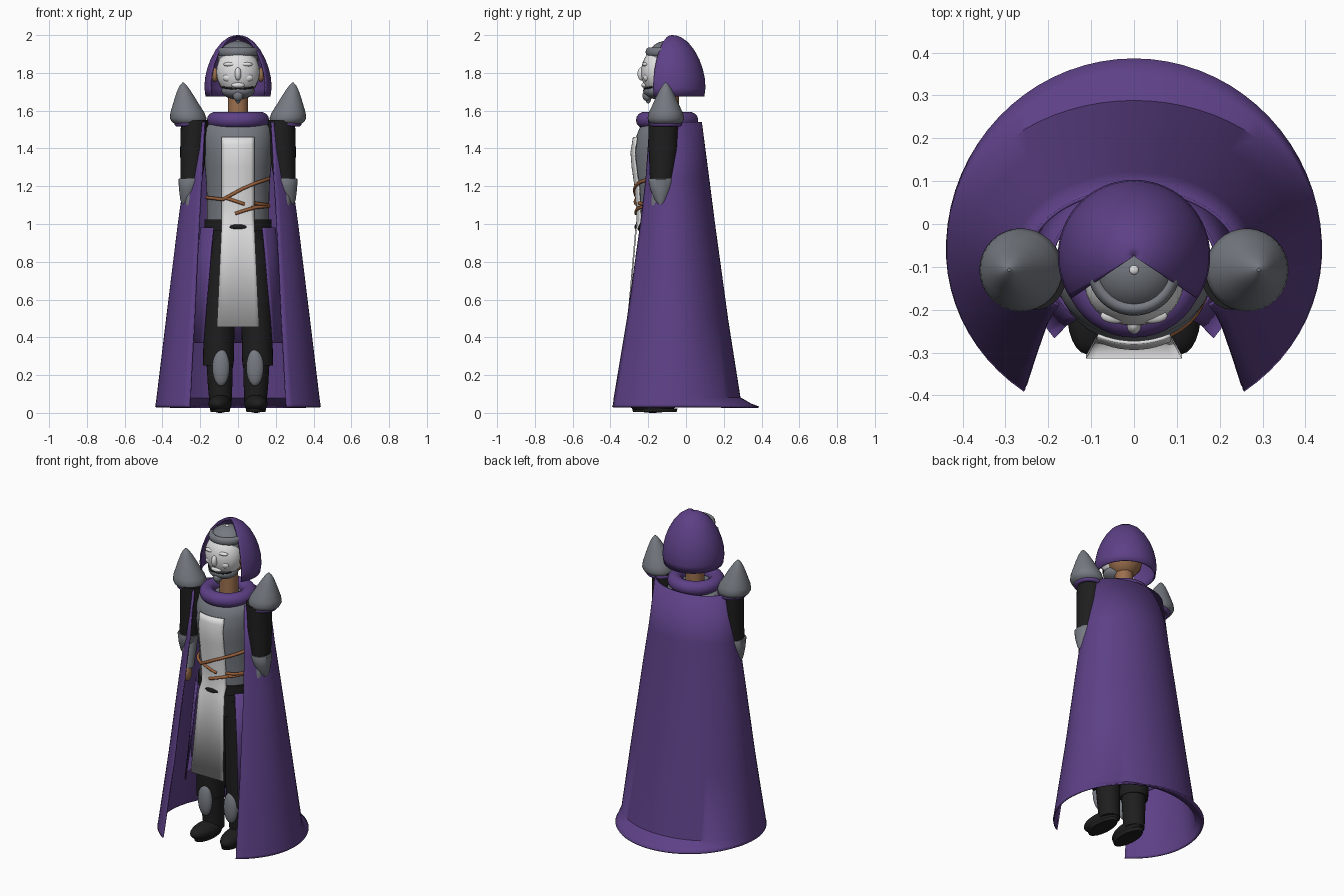
import bpy, bmesh, math

cube = bpy.data.objects.get("Cube")
if cube:
    bpy.data.objects.remove(cube, do_unlink=True)


def material(name, r, g, b):
    m = bpy.data.materials.new(name)
    m.use_nodes = True
    m.diffuse_color = (r, g, b, 1)
    bsdf = m.node_tree.nodes["Principled BSDF"]
    bsdf.inputs["Base Color"].default_value = (r, g, b, 1)
    bsdf.inputs["Roughness"].default_value = 0.8
    return m


PURPLE = material("purple cloth", 0.11, 0.052, 0.24)
GREY = material("steel grey", 0.18, 0.195, 0.22)
BLACK = material("black cloth", 0.013, 0.013, 0.013)
WHITE = material("white", 0.75, 0.75, 0.75)
SKIN = material("brown skin", 0.33, 0.16, 0.075)
ROPE = material("rope brown", 0.33, 0.12, 0.045)


def finish(name, bm, mat, thick=0.0, angle=40):
    bmesh.ops.recalc_face_normals(bm, faces=bm.faces)
    me = bpy.data.meshes.new(name)
    bm.to_mesh(me)
    bm.free()
    ob = bpy.data.objects.new(name, me)
    bpy.context.collection.objects.link(ob)
    me.materials.append(mat)
    bpy.ops.object.select_all(action='DESELECT')
    ob.select_set(True)
    bpy.context.view_layer.objects.active = ob
    bpy.ops.object.shade_smooth_by_angle(angle=math.radians(angle))
    if thick:
        mod = ob.modifiers.new("thickness", 'SOLIDIFY')
        mod.thickness = thick
        mod.offset = 0
    return ob


def skin_rows(name, rows, mat, closed, thick=0.0):
    """Join rows of points into a surface, capped when closed."""
    bm = bmesh.new()
    vs = [[bm.verts.new(p) for p in row] for row in rows]
    n = len(rows[0])
    for a, b in zip(vs, vs[1:]):
        for i in range(n if closed else n - 1):
            j = (i + 1) % n
            bm.faces.new((a[i], a[j], b[j], b[i]))
    if closed:
        bm.faces.new(vs[0])
        bm.faces.new(vs[-1])
    return finish(name, bm, mat, thick)


def loft(name, levels, mat, sides=32):
    """Levels are (z, rx, ry, cx, cy)."""
    rows = [[(cx + rx * math.cos(math.tau * i / sides), cy + ry * math.sin(math.tau * i / sides), z)
             for i in range(sides)] for z, rx, ry, cx, cy in levels]
    return skin_rows(name, rows, mat, True)


def open_shell(name, levels, mat, steps=56, thick=0.008):
    """Levels are (z, rx, centre y, front ry, back ry, x of the front edge)."""
    rows = []
    for z, rx, yc, yf, yb, xe in levels:
        t0 = math.asin(xe / rx)
        row = []
        for i in range(steps + 1):
            t = t0 + (math.tau - 2 * t0) * i / steps
            c = math.cos(t)
            row.append((rx * math.sin(t), yc - c * (yf if c > 0 else yb), z))
        rows.append(row)
    return skin_rows(name, rows, mat, False, thick)


def ball(name, loc, size, mat, turn=0.0):
    bm = bmesh.new()
    bmesh.ops.create_uvsphere(bm, u_segments=28, v_segments=16, radius=1)
    bmesh.ops.scale(bm, vec=size, verts=bm.verts)
    ob = finish(name, bm, mat, angle=60)
    ob.location = loc
    ob.rotation_euler.z = turn
    return ob


def ring(name, loc, major, minor, mat, flat=1.0):
    bpy.ops.mesh.primitive_torus_add(location=loc, major_radius=major, minor_radius=minor,
                                     major_segments=40, minor_segments=14)
    ob = bpy.context.object
    ob.name = name
    ob.scale.z = flat
    ob.data.materials.append(mat)
    bpy.ops.object.shade_smooth()
    return ob


def tube(name, pts, radius, mat):
    cu = bpy.data.curves.new(name, 'CURVE')
    cu.dimensions = '3D'
    cu.bevel_depth = radius
    cu.bevel_resolution = 2
    cu.use_fill_caps = True
    sp = cu.splines.new('POLY')
    sp.points.add(len(pts) - 1)
    for p, q in zip(sp.points, pts):
        p.co = (*q, 1)
    ob = bpy.data.objects.new(name, cu)
    bpy.context.collection.objects.link(ob)
    cu.materials.append(mat)


# Torso
BODY_Y = -0.11
TORSO = [(1.0, .165, .135), (1.1, .165, .14), (1.2, .167, .147), (1.3, .175, .162), (1.38, .182, .168),
         (1.46, .185, .155), (1.51, .175, .135), (1.545, .14, .1)]
loft("torso", [(z, rx, ry, 0, BODY_Y) for z, rx, ry in TORSO], GREY, 40)


def chest_y(x, z, out):
    for (z0, a0, b0), (z1, a1, b1) in zip(TORSO, TORSO[1:]):
        if z0 <= z <= z1:
            f = (z - z0) / (z1 - z0)
            rx, ry = a0 + f * (a1 - a0), b0 + f * (b1 - b0)
            return BODY_Y - out - ry * math.sqrt(max(0, 1 - (x / rx) ** 2))


# Tabard: upper part hugs the chest, lower part hangs free
spread = [i / 5 - 1 for i in range(11)]
rows = [[(.085 * s, chest_y(.085 * s, z, .012), z) for s in spread]
        for z in (1.46, 1.42, 1.38, 1.3, 1.2, 1.1, 1.02)]
rows += [[(w * s, y, z) for s in spread] for w, y, z in ((.088, -.266, .96), (.112, -.31, .455))]
skin_rows("tabard", rows, WHITE, False, .008)

# Belt, hips and buckle
loft("belt", [(.965, .178, .145, 0, BODY_Y), (1.025, .178, .145, 0, BODY_Y)], BLACK, 40)
loft("hips", [(.82, .165, .13, 0, BODY_Y), (1.0, .16, .13, 0, BODY_Y)], BLACK)
ball("buckle", (0, -.266, .985), (.045, .007, .013), BLACK)

# Ropes wound around the waist
ROPES = [((-.165, 1.14), (-.08, 1.13), (.02, 1.185), (.09, 1.215), (.163, 1.24)),
         ((-.07, 1.14), (.035, 1.105)), ((.085, 1.11), (.163, 1.1)),
         ((.07, 1.085), (.163, 1.095)), ((-.015, 1.055), (.045, 1.075), (.1, 1.09))]
for rope in ROPES:
    pts = []
    for (x0, z0), (x1, z1) in zip(rope, rope[1:]):
        for k in range(5):
            x, z = x0 + (x1 - x0) * k / 4, z0 + (z1 - z0) * k / 4
            pts.append((x, chest_y(x, z, .017), z))
    tube("waist_rope", pts, .009, ROPE)

# Cloak with a flared back hem, and the shorter skirt inside it
open_shell("cloak", [(.03, .435, -.06, .405, .445, .255), (.045, .433, -.06, .4, .405, .255),
                     (.08, .428, -.06, .395, .345, .252), (.49, .378, -.065, .31, .285, .23),
                     (1.0, .315, -.08, .21, .23, .205), (1.25, .28, -.085, .17, .203, .19),
                     (1.54, .25, -.09, .14, .17, .175)], PURPLE)
open_shell("skirt", [(.37, .25, -.08, .27, .22, .183), (.7, .225, -.09, .2, .19, .155),
                     (.98, .195, -.1, .16, .16, .13)], PURPLE)

# Collar and hood
ring("collar", (0, -.1, 1.55), .122, .043, PURPLE)
WEDGE = math.sin(math.radians(56))
HOOD = [(1.675, .168), (1.72, .174), (1.77, .171), (1.82, .16), (1.87, .142), (1.92, .115),
        (1.96, .083), (1.985, .048), (1.994, .022), (1.996, .002)]
open_shell("hood", [(z, r, -.075, r, r, r * WEDGE) for z, r in HOOD], PURPLE)

# Head: skin, mask, skull cap and jaw guard
loft("neck", [(1.52, .055, .055, 0, -.09), (1.72, .052, .052, 0, -.09)], SKIN)
ball("head", (0, -.09, 1.79), (.11, .1, .12), SKIN)
ball("mask", (0, -.14, 1.805), (.115, .098, .125), WHITE)
ball("mask_nose", (0, -.235, 1.795), (.017, .022, .035), WHITE)
ball("mask_mouth", (0, -.218, 1.735), (.035, .018, .015), WHITE)
ball("skull_cap", (0, -.1, 1.87), (.108, .108, .1), GREY)
ring("cap_brim", (0, -.105, 1.91), .092, .017, GREY, 1.4)
ball("cap_stud", (0, -.107, 1.968), (.011, .011, .007), WHITE)
ball("jaw_guard", (0, -.145, 1.705), (.088, .082, .045), GREY)
ball("chin_guard", (0, -.205, 1.68), (.028, .026, .03), GREY)
ball("chin_tip", (0, -.2, 1.66), (.014, .014, .022), GREY)
slit = []
for k in range(13):
    a = math.radians(-60 + 10 * k)
    slit.append((.092 * math.sin(a), -.14 - .081 * math.cos(a), 1.735 - .02 * math.cos(a)))
tube("mask_slit", slit, .005, BLACK)

# Paired limbs and armour
for s, side in ((1, "left"), (-1, "right")):
    ball(side + "_ear", (s * .122, -.12, 1.79), (.018, .03, .038), SKIN)
    ball(side + "_brow", (s * .042, -.214, 1.845), (.036, .018, .012), WHITE)
    ball(side + "_cheek", (s * .05, -.208, 1.775), (.03, .018, .022), WHITE)
    # Pauldron with leaning point
    loft(side + "_pauldron", [(z, r, r, s * x, -.107) for z, r, x in (
        (1.525, .07, .255), (1.54, .09, .26), (1.56, .097, .264), (1.59, .09, .268), (1.63, .071, .275),
        (1.67, .053, .281), (1.71, .033, .287), (1.735, .017, .29), (1.748, .004, .291))], GREY)
    ring(side + "_shoulder_trim", (s * .25, -.107, 1.53), .072, .014, PURPLE)
    # Arm, elbow guard and hand
    loft(side + "_upper_arm", [(1.55, .072, .08, s * .23, -.12), (1.4, .074, .078, s * .232, -.12),
                               (1.22, .055, .062, s * .25, -.128)], BLACK)
    loft(side + "_elbow_guard", [(z, rx, ry, s * x, -.132) for z, rx, ry, x in (
        (1.24, .058, .065, .254), (1.235, .062, .067, .254), (1.18, .054, .056, .258),
        (1.13, .036, .034, .27), (1.105, .018, .016, .28))], GREY)
    loft(side + "_forearm", [(1.2, .045, .045, s * .245, -.13), (1.04, .035, .035, s * .235, -.165)], GREY)
    ball(side + "_hand", (s * .233, -.175, 1.0), (.024, .034, .05), SKIN)
    # Leg, boot and knee plate
    loft(side + "_leg", [(.92, .08, .1, s * .085, -.115), (.6, .083, .095, s * .098, -.12),
                         (.25, .081, .085, s * .104, -.125)], BLACK)
    loft(side + "_boot_shaft", [(.27, .07, .07, s * .097, -.12), (.15, .065, .067, s * .095, -.115),
                                (.04, .058, .065, s * .092, -.11)], BLACK)
    ball(side + "_boot_foot", (s * .095, -.175, .048), (.06, .13, .048), BLACK, s * .12)
    loft(side + "_boot_sole", [(.004, .05, .115, s * .095, -.165), (.022, .054, .12, s * .095, -.165)], BLACK)
    ball(side + "_knee_plate", (s * .09, -.2, .24), (.046, .03, .098), GREY)
